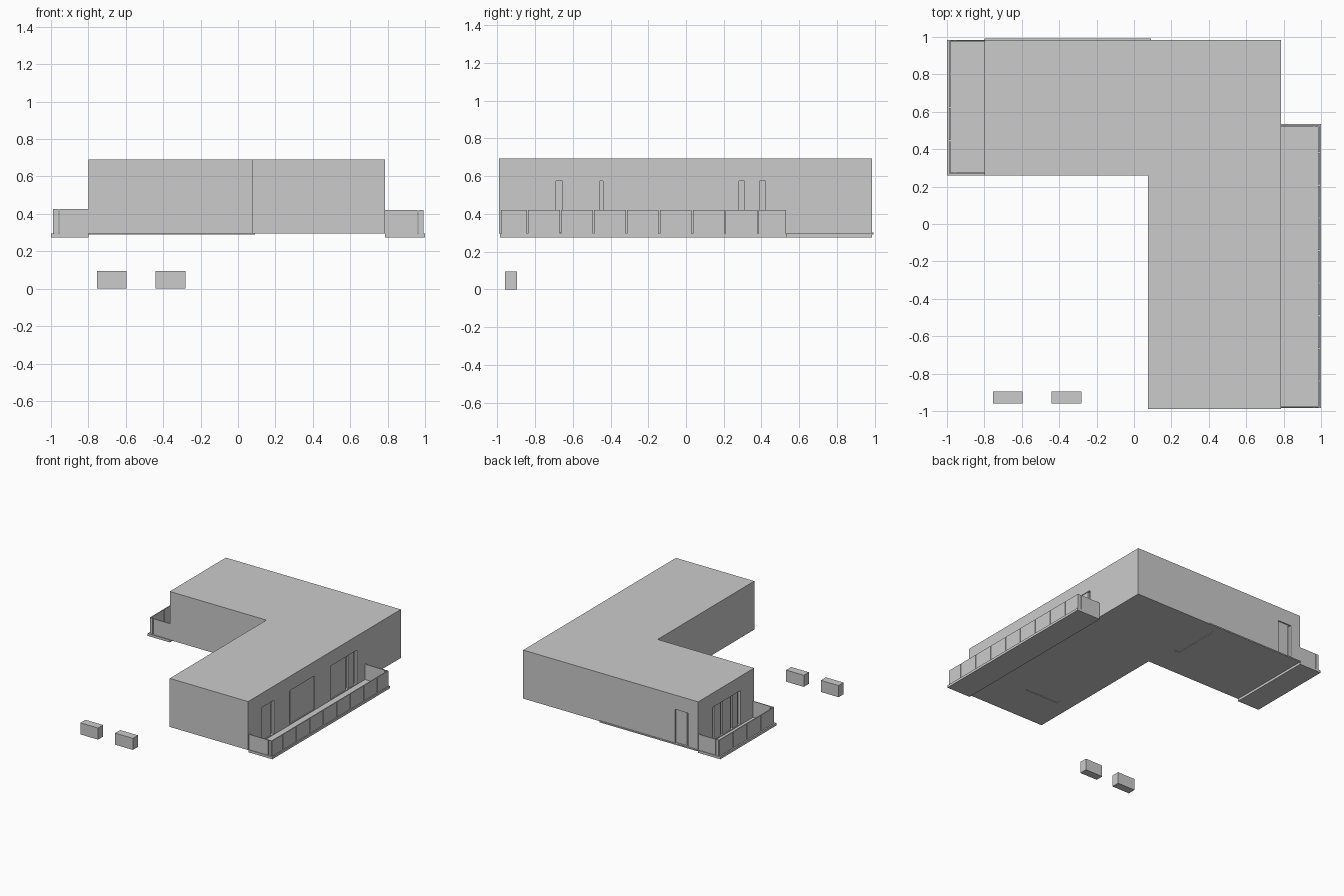
import bpy
import bmesh
from mathutils import Vector

if "Cube" in bpy.data.objects:
    bpy.data.objects.remove(bpy.data.objects["Cube"])


def boxes(name, specs):
    """One object made of boxes given as (x0, x1, y0, y1, z0, z1)."""
    bm = bmesh.new()
    for x0, x1, y0, y1, z0, z1 in specs:
        geom = bmesh.ops.create_cube(bm, size=1)
        size = Vector((x1 - x0, y1 - y0, z1 - z0))
        mid = Vector((x0 + x1, y0 + y1, z0 + z1)) / 2
        for v in geom["verts"]:
            v.co = Vector(a * b for a, b in zip(v.co, size)) + mid
    return finish(name, bm)


def prism(name, outline, z0, z1):
    """Extrude a flat outline upward."""
    bm = bmesh.new()
    face = bm.faces.new([bm.verts.new((x, y, z0)) for x, y in outline])
    top = bmesh.ops.extrude_face_region(bm, geom=[face])["geom"]
    for v in top:
        if isinstance(v, bmesh.types.BMVert):
            v.co.z = z1
    bmesh.ops.recalc_face_normals(bm, faces=bm.faces)
    return finish(name, bm)


def finish(name, bm):
    mesh = bpy.data.meshes.new(name)
    bm.to_mesh(mesh)
    bm.free()
    ob = bpy.data.objects.new(name, mesh)
    bpy.context.collection.objects.link(ob)
    return ob


XL, XM, XR = -0.80, 0.075, 0.785       # left, inner and right walls
YF, YM, YB = -0.99, 0.26, 0.985        # front, inner and back walls
FLOOR, ROOF, HEAD = 0.295, 0.692, 0.575
DEPTH = 0.02                           # door recess

# L-shaped upper storey
storey = prism("upper_storey", [(XL, YM), (XM, YM), (XM, YF), (XR, YF),
                                (XR, YB), (XL, YB)], FLOOR, ROOF)

# Door recesses and shallow slots in the underside
right_doors = [(-0.81, -0.655), (-0.455, -0.13), (0.075, 0.42)]
sill = FLOOR + 0.006
cuts = [(XR - DEPTH, XR + 0.05, a, b, sill, HEAD) for a, b in right_doors]
cuts += [(XL - 0.05, XL + DEPTH, 0.44, 0.80, sill, HEAD),
         (-0.71, -0.59, YB - DEPTH, YB + 0.05, sill, HEAD)]
cutter = boxes("door_cutter", cuts)
slots = boxes("underside_slot_cutter", [(-0.015, 0.025, 0.51, 0.91, 0.25, FLOOR + 0.005),
                                        (0.20, 0.51, -0.66, -0.62, 0.25, FLOOR + 0.005)])
for c in (cutter, slots):
    mod = storey.modifiers.new(c.name, "BOOLEAN")
    mod.operation = "DIFFERENCE"
    mod.solver = "EXACT"
    mod.object = c
    c.hide_render = True
    c.hide_viewport = True
    c.display_type = "WIRE"

# Sliding leaves standing in the recesses
boxes("right_door_leaves", [(XR - DEPTH, XR - 0.006, a, b, sill, HEAD) for a, b in
                            [(-0.81, -0.69), (-0.44, -0.13), (0.075, 0.28), (0.31, 0.39)]])
boxes("left_door_leaves", [(XL + 0.006, XL + DEPTH, a, b, sill, HEAD) for a, b in
                           [(0.47, 0.53), (0.56, 0.66), (0.69, 0.77)]])
boxes("back_door_leaf", [(-0.69, -0.59, YB - DEPTH, YB - 0.010, sill, HEAD)])

# Balcony floors and the thin ledge along the back
boxes("right_balcony_floor", [(XR, 1.0, -0.985, 0.535, 0.275, FLOOR)])
boxes("left_balcony_floor", [(-1.0, XL, YM, 0.985, 0.275, FLOOR)])
boxes("back_ledge", [(XL, 0.09, YB, 0.993, FLOOR - 0.005, FLOOR + 0.005)])


def panels(stops, gap=0.006):
    """Spans between stops, with a thin gap at each joint."""
    return [(a + gap / 2, b - gap / 2) for a, b in zip(stops, stops[1:])]


# Railing panels
T = 0.008
stops = [-0.98, -0.84] + [-0.665 + 0.1745 * i for i in range(7)] + [0.53]
right = [(0.985, 0.985 + T, a, b, FLOOR, 0.42) for a, b in panels(stops)]
for y in (-0.98, 0.53 - T):
    right += [(a, b, y, y + T, FLOOR, 0.42) for a, b in panels([XR - 0.003, 0.963, 0.99])]
boxes("right_railing", right)

stops = [0.267 + 0.178 * i for i in range(5)]
left = [(-0.988, -0.988 + T, a, b, FLOOR, 0.425) for a, b in panels(stops)]
for y in (0.267, 0.972):
    left += [(a, b, y, y + T, FLOOR, 0.425) for a, b in panels([-0.985, -0.957, XL + 0.003])]
boxes("left_railing", left)

# Two loose blocks on the ground
for side, x in (("left", -0.755), ("right", -0.44)):
    boxes(side + "_ground_block", [(x, x + 0.16, -0.96, -0.895, 0, 0.095)])
